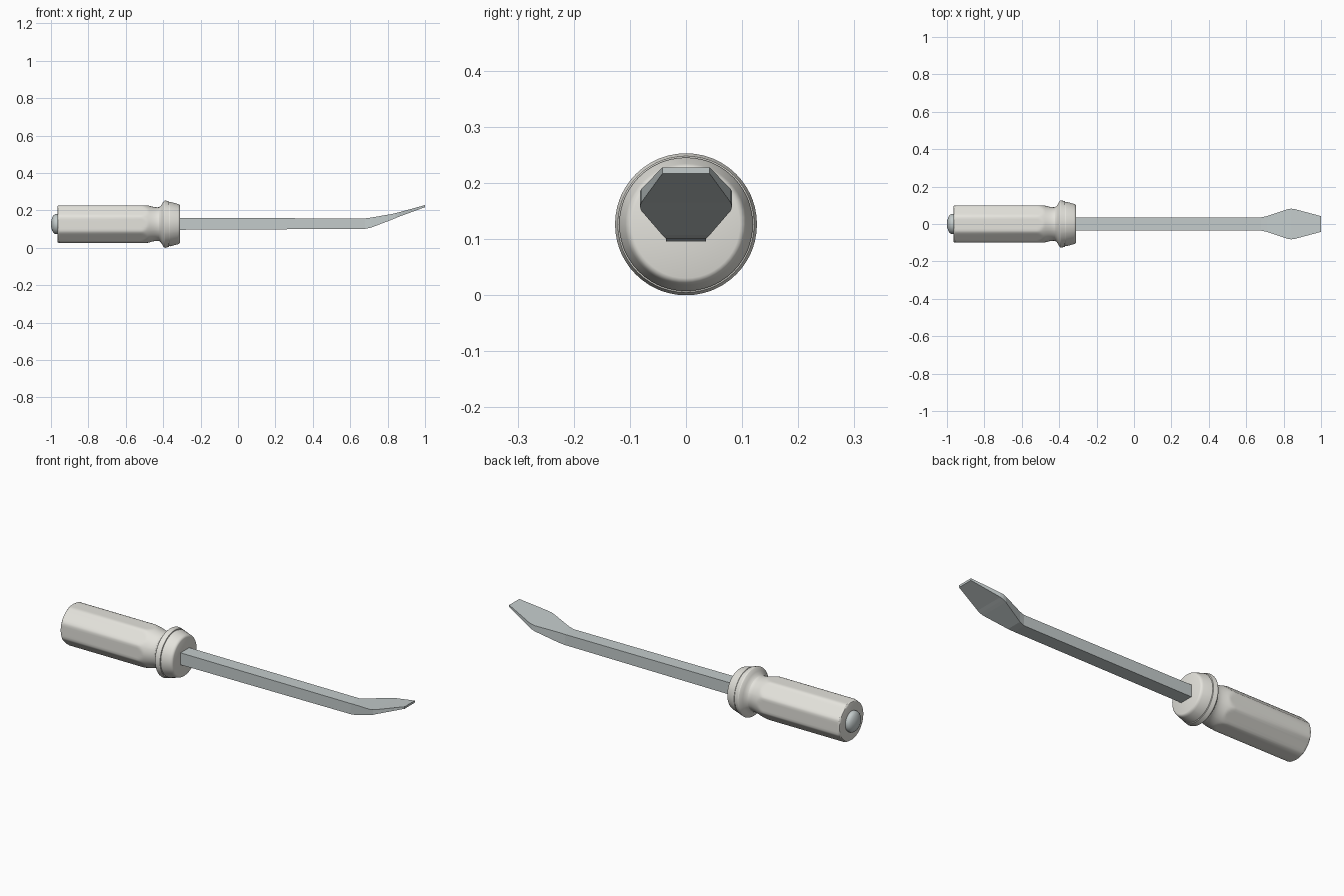
import bpy, bmesh, math

if "Cube" in bpy.data.objects:
    bpy.data.objects.remove(bpy.data.objects["Cube"])

AXIS_Z = 0.1265
FLAT = 0.1        # distance of the grip flats from the axis
GRIP_R = 0.1063   # radius of the rounded corners between flats


def material(name, rgb):
    m = bpy.data.materials.new(name)
    m.diffuse_color = (*rgb, 1)
    m.use_nodes = True
    m.node_tree.nodes["Principled BSDF"].inputs["Base Color"].default_value = m.diffuse_color
    return m


def loft(name, rings, mat, smooth):
    """Bridge equal-sized rings of points and cap both ends."""
    bm = bmesh.new()
    loops = [[bm.verts.new(p) for p in ring] for ring in rings]
    n = len(loops[0])
    for a, b in zip(loops, loops[1:]):
        for i in range(n):
            j = (i + 1) % n
            bm.faces.new((a[i], a[j], b[j], b[i]))
    bm.faces.new(loops[0])
    bm.faces.new(loops[-1])
    bmesh.ops.recalc_face_normals(bm, faces=bm.faces)
    mesh = bpy.data.meshes.new(name)
    bm.to_mesh(mesh)
    bm.free()
    mesh.materials.append(mat)
    ob = bpy.data.objects.new(name, mesh)
    bpy.context.collection.objects.link(ob)
    if smooth:
        bpy.ops.object.select_all(action='DESELECT')
        ob.select_set(True)
        bpy.context.view_layer.objects.active = ob
        bpy.ops.object.shade_smooth_by_angle(angle=math.radians(smooth))
    return ob


def ring(x, r, angles, flats=False):
    pts = []
    for a in angles:
        d = r
        if flats:
            off = (a + 22.5) % 45 - 22.5
            d = min(r, FLAT / math.cos(math.radians(off)))
        t = math.radians(a)
        pts.append((x, d * math.cos(t), AXIS_Z + d * math.sin(t)))
    return pts


grip_mat = material("grip_grey", (0.78, 0.77, 0.72))
steel = material("steel", (0.55, 0.6, 0.6))

# Handle: lathe with eight flats that fade into the round neck, then the collar
edge = math.degrees(math.acos(FLAT / GRIP_R))
angles = [k * 45 + a for k in range(8)
          for a in (-edge, -14, -7, 0, 7, 14, edge, 22.5)]
grip = [(-0.965, 0.094), (-0.963, 0.099), (-0.958, 0.104), (-0.95, GRIP_R), (-0.52, GRIP_R)]
for i in range(1, 13):                      # neck taper
    t = i / 12
    grip.append((-0.52 + 0.09 * t, GRIP_R - 0.0165 * t * t * (3 - 2 * t)))
rings = [ring(x, r, angles, True) for x, r in grip]
collar = [(-0.422, 0.0905), (-0.414, 0.096), (-0.406, 0.108), (-0.399, 0.12),
          (-0.394, 0.125), (-0.389, 0.1265), (-0.383, 0.125), (-0.369, 0.1215),
          (-0.368, 0.117), (-0.364, 0.117), (-0.363, 0.119), (-0.322, 0.108), (-0.315, 0.105),
          (-0.311, 0.101), (-0.309, 0.096)]
rings += [ring(x, r, angles) for x, r in collar]
loft("handle", rings, grip_mat, 25)

# Domed striking cap at the end of the handle
round_angles = [i * 360 / 48 for i in range(48)]
cap = [(-0.94, 0.054), (-0.972, 0.054), (-0.98, 0.052), (-0.987, 0.046),
       (-0.993, 0.036), (-0.998, 0.021), (-1.0, 0.006)]
loft("end_cap", [ring(x, r, round_angles) for x, r in cap], steel, 40)

# Square bar that bends up into a flared flat blade: x, half width, bottom, top
sections = [(-0.33, 0.036, 0.096, 0.159), (0.68, 0.036, 0.101, 0.157),
            (0.71, 0.042, 0.107, 0.161), (0.825, 0.08, 0.151, 0.181),
            (0.842, 0.082, 0.158, 0.185), (0.858, 0.08, 0.165, 0.189),
            (1.0, 0.042, 0.217, 0.228)]
loft("pry_blade", [[(x, -w, b), (x, w, b), (x, w, t), (x, -w, t)]
                   for x, w, b, t in sections], steel, 0)
